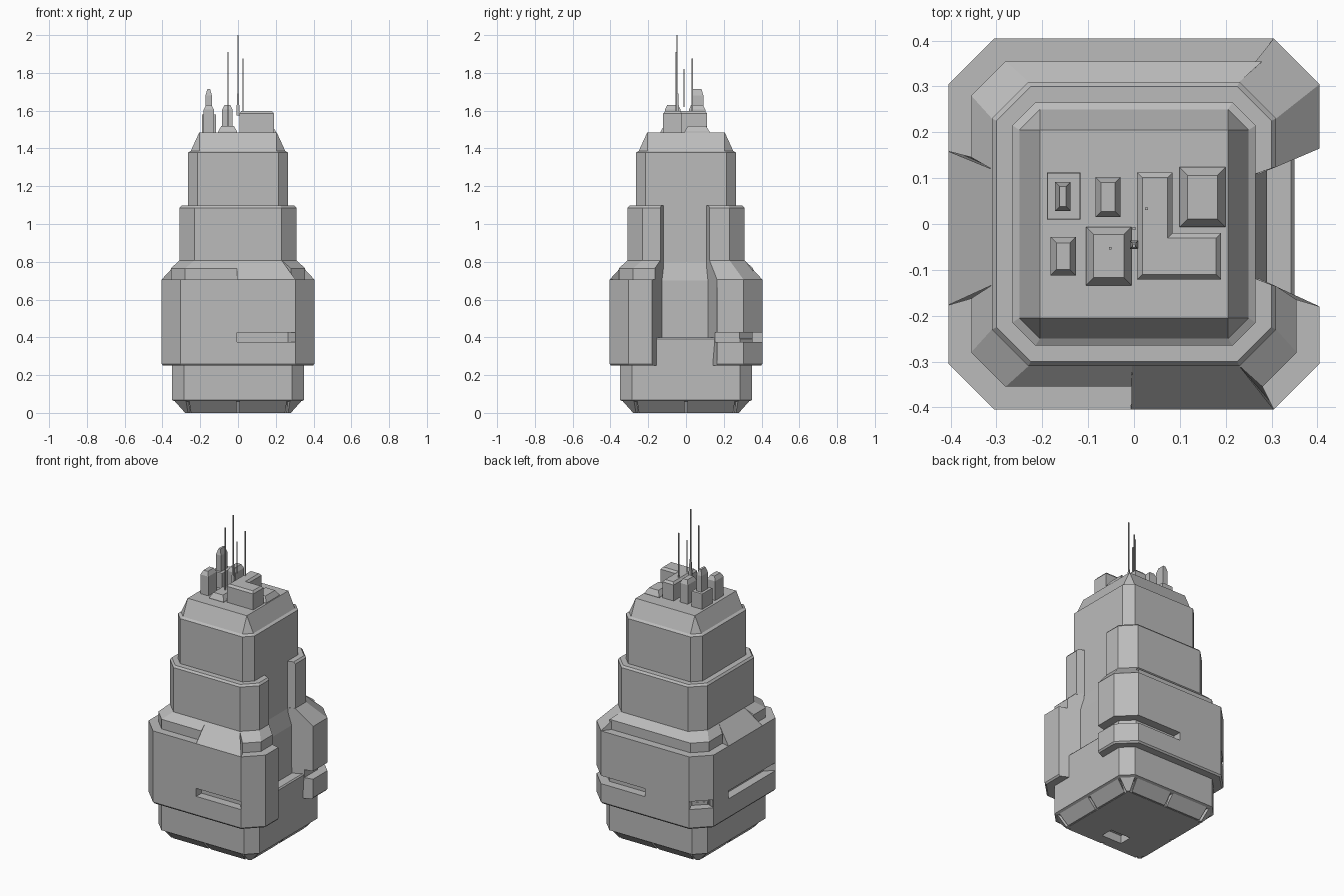
import bpy, bmesh, math

if "Cube" in bpy.data.objects:
    bpy.data.objects.remove(bpy.data.objects["Cube"])

grey = bpy.data.materials.new("concrete_grey")
grey.diffuse_color = (0.5, 0.5, 0.5, 1)
grey.use_nodes = True
grey.node_tree.nodes["Principled BSDF"].inputs["Base Color"].default_value = grey.diffuse_color


def finish(name, bm):
    bmesh.ops.recalc_face_normals(bm, faces=bm.faces[:])
    me = bpy.data.meshes.new(name)
    bm.to_mesh(me)
    bm.free()
    me.materials.append(grey)
    ob = bpy.data.objects.new(name, me)
    bpy.context.collection.objects.link(ob)
    return ob


def octagon(h, c):
    return [(-c, -h), (c, -h), (h, -c), (h, c), (c, h), (-c, h), (-h, c), (-h, -c)]


def stack(name, layers):
    """Solid through a list of (outline, z)."""
    bm = bmesh.new()
    rings = [[bm.verts.new((x, y, z)) for x, y in pts] for pts, z in layers]
    n = len(rings[0])
    for a, b in zip(rings, rings[1:]):
        for i in range(n):
            j = (i + 1) % n
            bm.faces.new((a[i], a[j], b[j], b[i]))
    bm.faces.new(rings[0][::-1])
    bm.faces.new(rings[-1])
    return finish(name, bm)


def sector(name, u0, u1, profile):
    """Sweep a closed (half width, corner, z) profile round part of an octagon.
    u counts octagon corners, 0 = left end of the front face."""
    us = [u0] + [k for k in range(math.floor(u0) + 1, math.ceil(u1))] + [u1]
    bm = bmesh.new()
    rings = []
    for u in us:
        i, t = math.floor(u), u - math.floor(u)
        ring = []
        for h, c, z in profile:
            o = octagon(h, c)
            a, b = o[i % 8], o[(i + 1) % 8]
            ring.append(bm.verts.new((a[0] + (b[0] - a[0]) * t, a[1] + (b[1] - a[1]) * t, z)))
        rings.append(ring)
    n = len(profile)
    for a, b in zip(rings, rings[1:]):
        for i in range(n):
            j = (i + 1) % n
            bm.faces.new((a[i], a[j], b[j], b[i]))
    bm.faces.new(rings[0][::-1])
    bm.faces.new(rings[-1])
    return finish(name, bm)


def inset(pts, d):
    """Move a right-angled counter-clockwise outline inwards."""
    out, n = [], len(pts)
    for i, p in enumerate(pts):
        q, r = pts[i - 1], pts[(i + 1) % n]
        x, y = p
        for a, b in ((q, p), (p, r)):
            l = math.hypot(b[0] - a[0], b[1] - a[1])
            x -= (b[1] - a[1]) / l * d
            y += (b[0] - a[0]) / l * d
        out.append((x, y))
    return out


def rect(x0, x1, y0, y1):
    return [(x0, y0), (x1, y0), (x1, y1), (x0, y1)]


def block(name, pts, z0, shoulder, top, d):
    return stack(name, [(pts, z0), (pts, shoulder), (inset(pts, d), top)])


# central core: base, recessed waist, upper tower and sloped roof
core = stack("core", [(octagon(h, c), z) for h, c, z in [
    (.268, .258, 0), (.30, .26, .06), (.335, .275, .062), (.35, .285, .068),
    (.35, .285, .392), (.343, .28, .40), (.29, .225, .40), (.29, .225, .70),
    (.265, .215, .80), (.265, .215, 1.378), (.25, .205, 1.387), (.205, .2045, 1.485)]])

# hatch recess in the underside
pit = stack("hatch_cutter", [(rect(-.08, .06, -.21, -.13), -.05), (rect(-.08, .06, -.21, -.13), .05)])
pit.hide_render = True
pit.hide_viewport = True
mod = core.modifiers.new("hatch", "BOOLEAN")
mod.operation = "DIFFERENCE"
mod.solver = "EXACT"
mod.object = pit

# bevelled skirt under the base, split by narrow slots
skirt = [(.262, .25, .002), (.28, .265, 0), (.335, .275, .062), (.27, .25, .064)]
for k in range(0, 8, 2):
    for a, b in ((.03, .485), (.515, .97), (1.0, 2.0)):
        sector("base_skirt", k + a, k + b, skirt)


# wide middle band: some stretches have a stepped ledge, some a horizontal groove
def band_profile(ledge, groove):
    p = [(.27, .20, .25), (.397, .30, .25), (.405, .305, .26)]
    if groove:
        p += [(.405, .305, .375), (.352, .282, .375), (.352, .282, .425), (.405, .305, .425)]
    p += [(.405, .305, .705)]
    if ledge:
        p += [(.355, .28, .705), (.355, .28, .765)]
    return p + [(.31, .23, .808), (.27, .20, .808)]


GAP0, GAP1 = 2.205, 2.77   # open slot on the right side
for u0, u1, ledge, groove in [
        (GAP1, 4, 0, 1), (4, 4.5, 1, 1), (4.5, 5, 1, 0), (5, 6, 1, 1),
        (6, 6.24, 1, 0), (6.24, 6.79, 0, 1), (6.79, 7, 1, 1), (7, 8.49, 1, 0),
        (8.49, 9, 0, 1), (9, 8 + GAP0, 1, 0)]:
    sector("middle_band", u0, u1, band_profile(ledge, groove))

# narrower upper band with the same slot
sector("upper_band", GAP1, 8 + GAP0, [
    (.262, .20, .80), (.31, .23, .80), (.31, .23, 1.085), (.30, .225, 1.097), (.262, .20, 1.097)])

# rooftop blocks
R = 1.48
block("roof_plinth", rect(-.19, -.117, .01, .112), R, 1.575, 1.58, .001)
block("roof_tower", rect(-.172, -.138, .028, .092), 1.57, 1.68, 1.715, .01)
block("roof_box_left", rect(-.182, -.127, -.112, -.028), R, 1.605, 1.63, .013)
block("roof_box_middle", rect(-.084, -.029, .015, .102), R, 1.605, 1.63, .012)
block("roof_box_low", rect(-.105, -.005, -.134, -.006), R, 1.49, 1.52, .017)
block("roof_box_right", rect(.099, .20, -.007, .124), R, 1.49, 1.52, .018)
block("roof_l_block", [(.007, -.121), (.19, -.121), (.19, -.02), (.084, -.02), (.084, .112), (.007, .112)],
      R, 1.585, 1.598, .011)


# antennas
def rod(name, x, y, z0, z1, r):
    p = rect(x - r, x + r, y - r, y + r)
    return stack(name, [(p, z0), (p, z1)])


m = rect(-.009, .009, -.054, -.036)
stack("mast_foot", [(m, 1.575), (inset(m, .001), 1.60), (inset(m, .005), 1.69)])
rod("mast", 0, -.048, 1.69, 2.0, .003)
rod("antenna_left", -.052, -.053, 1.52, 1.91, .003)
rod("antenna_right", .027, .033, 1.59, 1.875, .003)
rod("antenna_short", 0, -.01, 1.62, 1.82, .003)
